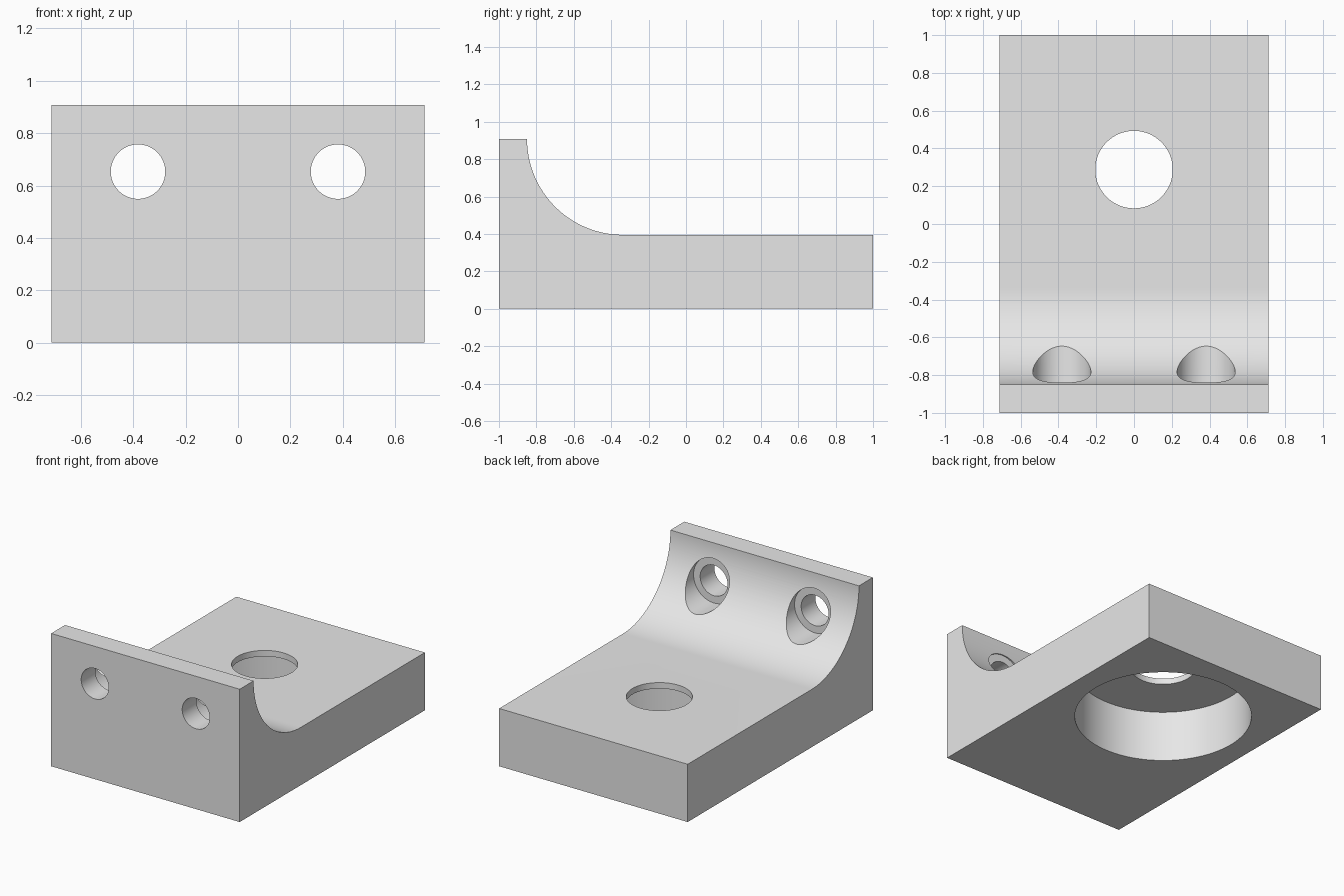
import bpy, math
from mathutils import Vector

cube = bpy.data.objects.get("Cube")
if cube:
    bpy.data.objects.remove(cube, do_unlink=True)

HALF_W, TOP, PLATE, WALL_Y = 0.713, 0.908, 0.395, -0.85
R = TOP - PLATE

grey = bpy.data.materials.new("plain grey")
grey.use_nodes = True
grey.diffuse_color = (0.8, 0.8, 0.8, 1)
grey.node_tree.nodes["Principled BSDF"].inputs["Base Color"].default_value = (0.8, 0.8, 0.8, 1)

# Bracket body: side profile with a concave fillet, extruded across the width
STEPS = 48
profile = [(-1, 0), (1, 0), (1, PLATE)]
for i in range(STEPS + 1):
    a = math.pi / 2 * i / STEPS
    profile.append((WALL_Y + R - R * math.sin(a), TOP - R * math.cos(a)))
profile.append((-1, TOP))
n = len(profile)
verts = [(x, y, z) for x in (HALF_W, -HALF_W) for y, z in profile]
faces = [list(range(n)), list(range(2 * n - 1, n - 1, -1))]
faces += [[i, i + n, (i + 1) % n + n, (i + 1) % n] for i in range(n)]
mesh = bpy.data.meshes.new("bracket_body")
mesh.from_pydata(verts, [], faces)
mesh.materials.append(grey)
body = bpy.data.objects.new("bracket_body", mesh)
bpy.context.collection.objects.link(body)


def bore(start, end, radius):
    """Cut a round hole through the body between two points."""
    start, end = Vector(start), Vector(end)
    axis = end - start
    bpy.ops.mesh.primitive_cylinder_add(
        vertices=96, radius=radius, depth=axis.length, location=(start + end) / 2,
        rotation=axis.to_track_quat('Z', 'Y').to_euler())
    cutter = bpy.context.object
    cutter.name = "bore_cutter"
    cutter.hide_render = True
    cutter.data.materials.append(grey)
    bpy.context.view_layer.objects.active = body
    mod = body.modifiers.new("bore", 'BOOLEAN')
    mod.operation, mod.solver, mod.object = 'DIFFERENCE', 'EXACT', cutter
    bpy.ops.object.modifier_apply(modifier=mod.name)
    bpy.data.objects.remove(cutter, do_unlink=True)


# Plate hole with a wide recess underneath
bore((0, 0.288, -0.2), (0, 0.288, 0.6), 0.205)
bore((0, 0.288, -0.2), (0, 0.288, 0.354), 0.562)

# Two counterbored screw holes through the wall
for x in (-0.382, 0.382):
    bore((x, -1.2, 0.653), (x, 0, 0.653), 0.104)
    bore((x, -0.847, 0.653), (x, 0, 0.653), 0.154)

bpy.ops.object.select_all(action='DESELECT')
body.select_set(True)
bpy.context.view_layer.objects.active = body
bpy.ops.object.shade_smooth_by_angle(angle=math.radians(30))
